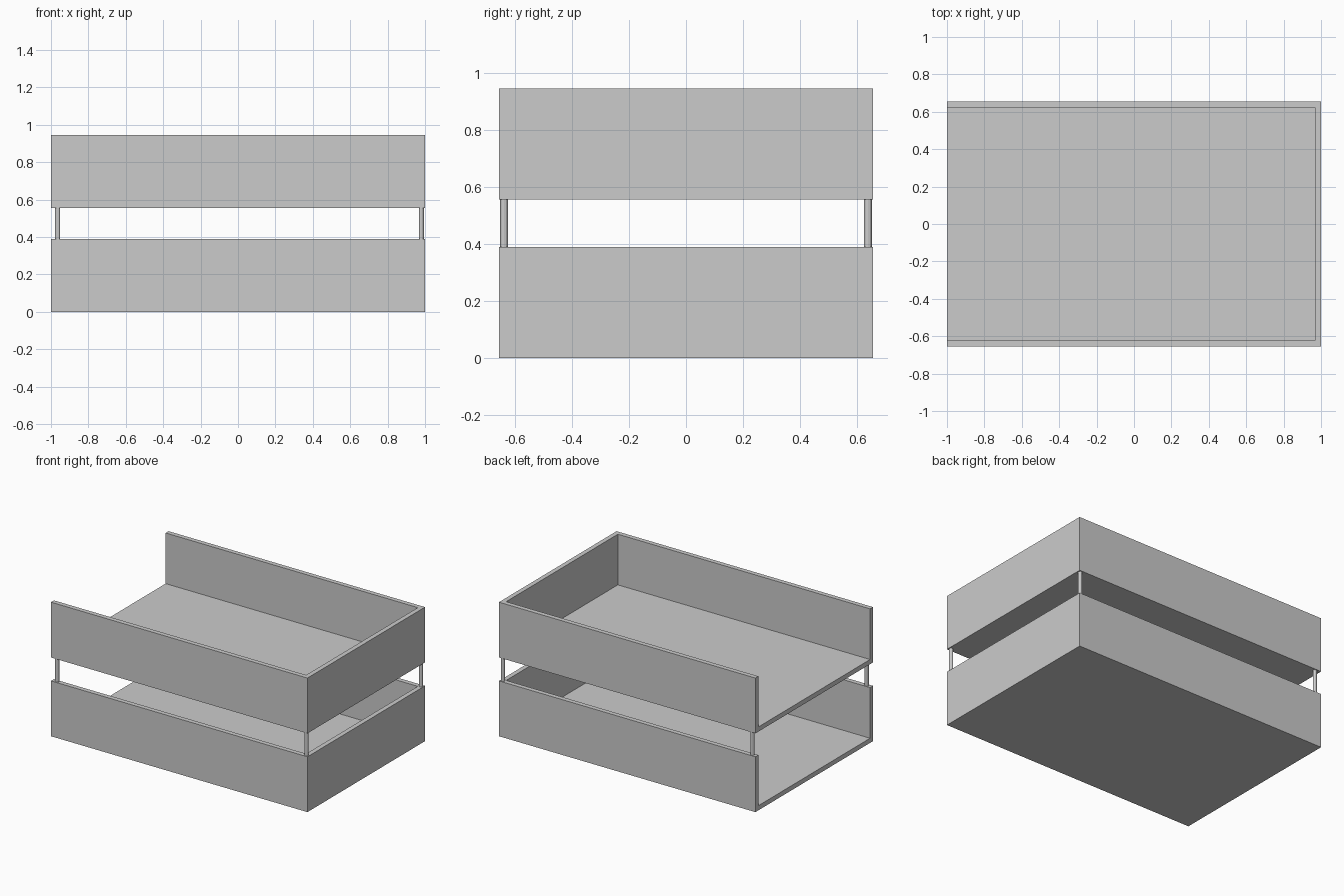
import bpy, bmesh
from mathutils import Matrix, Vector

if "Cube" in bpy.data.objects:
    bpy.data.objects.remove(bpy.data.objects["Cube"])

grey = bpy.data.materials.new("plain grey")
grey.use_nodes = True
GREY = (0.6, 0.6, 0.6, 1)
grey.diffuse_color = GREY
grey.node_tree.nodes["Principled BSDF"].inputs["Base Color"].default_value = GREY

HALF_X, HALF_Y = 1.0, 0.655
HEIGHT, GAP, WALL = 0.39, 0.165, 0.033


def finish(name, bm):
    bmesh.ops.recalc_face_normals(bm, faces=bm.faces)
    mesh = bpy.data.meshes.new(name)
    bm.to_mesh(mesh)
    bm.free()
    mesh.materials.append(grey)
    obj = bpy.data.objects.new(name, mesh)
    bpy.context.collection.objects.link(obj)
    return obj


def tray(name, z):
    """Tray with a floor, two long walls and one end wall, open towards -x."""
    bm = bmesh.new()
    # U-shaped plan of the walls
    inner_x, inner_y = HALF_X - WALL, HALF_Y - WALL
    plan = [(-HALF_X, -HALF_Y), (HALF_X, -HALF_Y), (HALF_X, HALF_Y), (-HALF_X, HALF_Y),
            (-HALF_X, inner_y), (inner_x, inner_y), (inner_x, -inner_y), (-HALF_X, -inner_y)]
    low = [bm.verts.new((x, y, z + WALL)) for x, y in plan]
    high = [bm.verts.new((x, y, z + HEIGHT)) for x, y in plan]
    base = [bm.verts.new((x, y, z)) for x, y in plan]
    bm.faces.new(high)
    # outer sides run to the ground, inner sides stop at the floor
    for i in range(3):
        bm.faces.new((base[i], base[i + 1], high[i + 1], high[i]))
    for i in range(4, 7):
        bm.faces.new((low[i], low[i + 1], high[i + 1], high[i]))
    # floor top, underside and the open end
    bm.faces.new(low[4:])
    bm.faces.new((base[0], base[1], base[2], base[3], base[4], base[7]))
    bm.faces.new((base[0], base[7], low[7], high[7], high[0]))
    bm.faces.new((base[3], base[4], low[4], high[4], high[3]))
    bm.faces.new((base[7], base[4], low[4], low[7]))
    bmesh.ops.delete(bm, geom=[v for v in bm.verts if not v.link_faces], context='VERTS')
    return finish(name, bm)


tray("lower_tray", 0)
tray("upper_tray", HEIGHT + GAP)

# Slim round posts between the trays
for end, x in (("open_end", -0.964), ("closed_end", 0.981)):
    for side, y in (("front", -0.637), ("back", 0.637)):
        bm = bmesh.new()
        bmesh.ops.create_cone(bm, cap_ends=True, segments=12, radius1=0.0135, radius2=0.0135,
                              depth=GAP, matrix=Matrix.Translation(Vector((x, y, HEIGHT + GAP / 2))))
        finish(f"{side}_{end}_post", bm)
